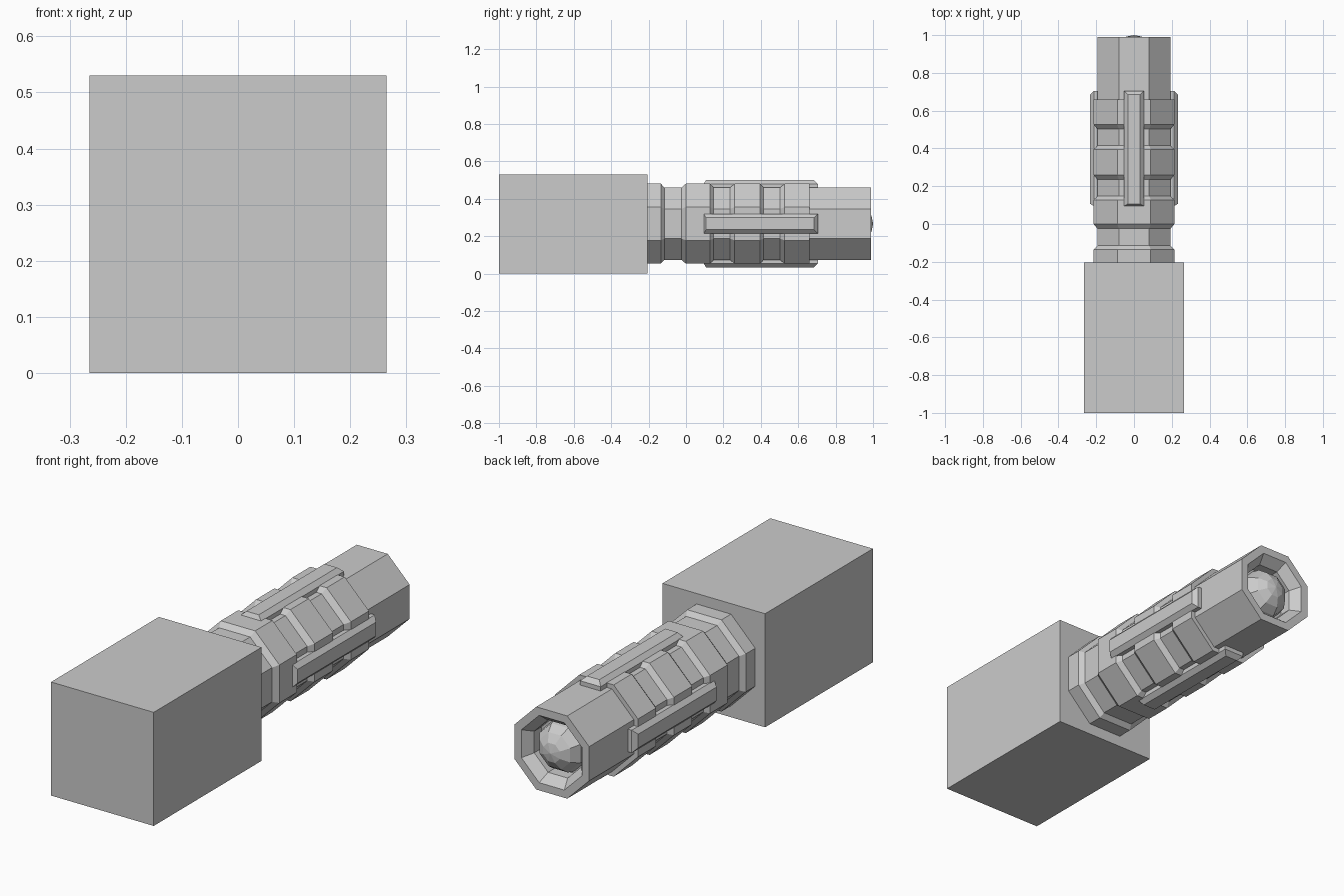
import bpy, bmesh
from math import cos, sin, pi
from mathutils import Matrix

if "Cube" in bpy.data.objects:
    bpy.data.objects.remove(bpy.data.objects["Cube"])

AXIS_Z = 0.267


def finish(name, bm):
    bmesh.ops.recalc_face_normals(bm, faces=bm.faces)
    mesh = bpy.data.meshes.new(name)
    bm.to_mesh(mesh)
    bm.free()
    obj = bpy.data.objects.new(name, mesh)
    bpy.context.collection.objects.link(obj)
    return obj


def lathe(name, profile, sides=8):
    """Polygonal tube along y; profile holds (y, distance to flat)."""
    bm = bmesh.new()
    rings = []
    for y, flat in profile:
        r = flat / cos(pi / sides)
        angles = [2 * pi * (i + 0.5) / sides for i in range(sides)]
        rings.append([bm.verts.new((r * cos(a), y, AXIS_Z + r * sin(a))) for a in angles])
    for a, b in zip(rings, rings[1:]):
        for i in range(sides):
            j = (i + 1) % sides
            bm.faces.new((a[i], a[j], b[j], b[i]))
    bm.faces.new(rings[0])
    bm.faces.new(rings[-1])
    return finish(name, bm)


# Square mounting block
bm = bmesh.new()
bmesh.ops.create_cube(bm, size=1, matrix=Matrix.Translation((0, -0.6025, 0.265))
                      @ Matrix.Diagonal((0.53, 0.795, 0.53, 1)))
finish("rear_block", bm)

# Octagonal barrel with raised collars and a recessed muzzle
LOW, HIGH = 0.193, 0.214
profile = [(-0.205, HIGH), (-0.135, HIGH), (-0.115, LOW)]
for start, end in ((0.0, 0.128), (0.26, 0.395), (0.527, 0.66)):
    profile += [(start - 0.025, LOW), (start, HIGH), (end, HIGH)]
    profile.append((end + (0.02 if end < 0.6 else 0.0), LOW))
profile += [(0.99, LOW), (0.99, 0.157), (0.945, 0.122), (0.89, 0.122)]
lathe("barrel", profile)

# Faceted lens dome in the muzzle
R = 0.112
steps = [pi / 2 * i / 4 for i in range(4)]
dome = [(0.888 + R * sin(t), R * cos(t)) for t in steps] + [(1.0, 0.002)]
lathe("lens", dome)

# Four tapered rails on the top, bottom and sides
for k, side in enumerate(("top", "left", "bottom", "right")):
    bm = bmesh.new()
    levels = []
    for height, half, y0, y1 in ((0.18, 0.053, 0.085, 0.705), (0.213, 0.053, 0.095, 0.705),
                                 (0.233, 0.032, 0.107, 0.685)):
        levels.append([bm.verts.new(c) for c in ((-half, y0, height), (half, y0, height),
                                                 (half, y1, height), (-half, y1, height))])
    for a, b in zip(levels, levels[1:]):
        for i in range(4):
            j = (i + 1) % 4
            bm.faces.new((a[i], a[j], b[j], b[i]))
    bm.faces.new(levels[0])
    bm.faces.new(levels[-1])
    bm.transform(Matrix.Translation((0, 0, AXIS_Z)) @ Matrix.Rotation(-k * pi / 2, 4, 'Y'))
    finish(side + "_rail", bm)
